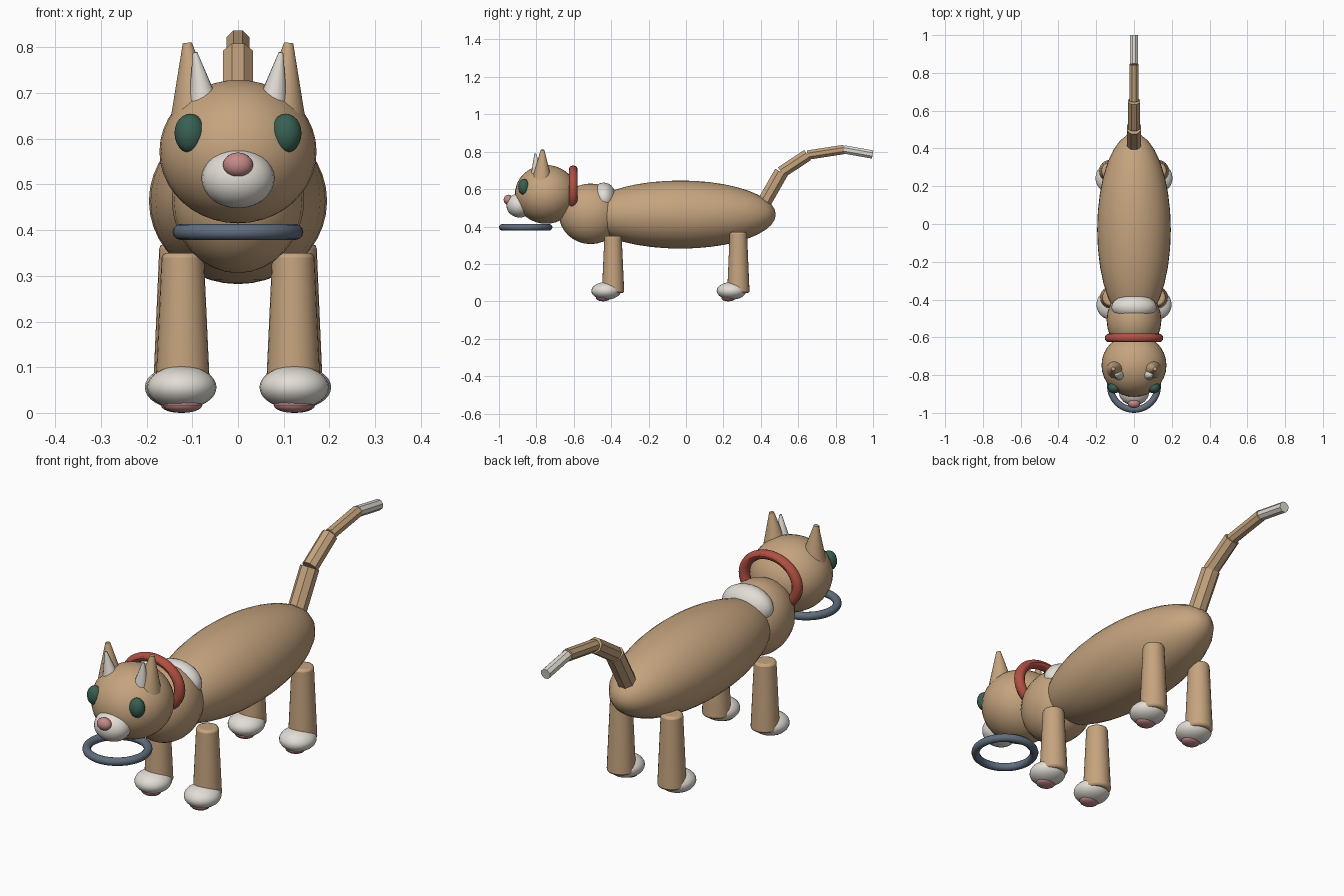
import bpy, math
from mathutils import Vector

if "Cube" in bpy.data.objects:
    bpy.data.objects.remove(bpy.data.objects["Cube"])


def material(name, rgb):
    m = bpy.data.materials.new(name)
    m.diffuse_color = (*rgb, 1)
    m.use_nodes = True
    m.node_tree.nodes["Principled BSDF"].inputs["Base Color"].default_value = m.diffuse_color
    return m


TAN = material("tan fur", (0.56, 0.37, 0.21))
WHITE = material("white fur", (0.76, 0.72, 0.66))
PINK = material("pink skin", (0.55, 0.25, 0.25))
GREEN = material("green eyes", (0.04, 0.115, 0.085))
RED = material("red collar", (0.44, 0.08, 0.055))
BLUE = material("blue grey ring", (0.12, 0.155, 0.21))


def finish(name, mat, smooth=True):
    ob = bpy.context.object
    ob.name = name
    ob.data.materials.append(mat)
    if smooth:
        bpy.ops.object.transform_apply(location=False, rotation=True, scale=True)
        bpy.ops.object.shade_smooth_by_angle(angle=math.radians(32))
    return ob


def ellipsoid(name, mat, centre, radii, segs=24, rings=16, rot=(0, 0, 0)):
    bpy.ops.mesh.primitive_uv_sphere_add(segments=segs, ring_count=rings, radius=1,
                                         location=centre, rotation=rot)
    bpy.context.object.scale = radii
    return finish(name, mat)


def taper(name, mat, start, end, r1, r2, sides=24, smooth=True, spin=0):
    """Tapered cylinder running from start to end."""
    a, b = Vector(start), Vector(end)
    bpy.ops.mesh.primitive_cone_add(vertices=sides, radius1=r1, radius2=r2,
                                    depth=(b - a).length, location=(a + b) / 2)
    ob = bpy.context.object
    ob.rotation_mode = 'QUATERNION'
    ob.rotation_quaternion = (b - a).to_track_quat('Z', 'Y')
    if spin:
        for v in ob.data.vertices:
            x, y = v.co.x, v.co.y
            v.co.x = x * math.cos(spin) - y * math.sin(spin)
            v.co.y = x * math.sin(spin) + y * math.cos(spin)
    return finish(name, mat, smooth)


def ring(name, mat, centre, outer, minor, rot=(0, 0, 0), scale=(1, 1, 1)):
    bpy.ops.mesh.primitive_torus_add(major_segments=40, minor_segments=12, location=centre,
                                     rotation=rot, major_radius=outer - minor, minor_radius=minor)
    bpy.context.object.scale = scale
    return finish(name, mat)


# Trunk
ellipsoid("body", TAN, (0, -0.03, 0.464), (0.195, 0.51, 0.182), 32, 20)
ellipsoid("chest", TAN, (0, -0.51, 0.468), (0.145, 0.17, 0.162))
ellipsoid("shoulder_patch", WHITE, (0, -0.44, 0.55), (0.12, 0.068, 0.085))

# Head and face
ellipsoid("head", TAN, (0, -0.748, 0.572), (0.172, 0.167, 0.157), 32, 20)
ellipsoid("muzzle", WHITE, (0, -0.89, 0.513), (0.08, 0.07, 0.065))
ellipsoid("nose", PINK, (0, -0.95, 0.543), (0.033, 0.025, 0.027), 16, 12)
for s, side in ((-1, "left"), (1, "right")):
    ellipsoid(f"{side}_eye", GREEN, (s * 0.105, -0.867, 0.612), (0.034, 0.03, 0.043), 16, 12)
    taper(f"{side}_ear", TAN, (s * 0.095, -0.77, 0.655), (s * 0.111, -0.767, 0.81), 0.052, 0.01)
    taper(f"{side}_inner_ear", WHITE, (s * 0.077, -0.797, 0.685), (s * 0.094, -0.806, 0.789),
          0.031, 0.005, 16)

# Collar and the loose ring under the chin
ring("collar", RED, (0, -0.603, 0.598), 0.155, 0.023, (math.pi / 2, 0, 0), (1, 0.83, 1))
ring("chin_ring", BLUE, (0, -0.857, 0.396), 0.143, 0.0175)

# Legs, paws and pads
for end, x, y, top in (("front", 0.121, -0.39, 0.35), ("back", 0.126, 0.28, 0.37)):
    for s, side in ((-1, "left"), (1, "right")):
        leg = taper(f"{end}_{side}_leg", TAN, (s * x, y, 0.045), (s * x, y, top), 0.06, 0.046)
        bevel = leg.modifiers.new("rounded rims", 'BEVEL')
        bevel.width, bevel.segments = 0.01, 2
        bevel.limit_method, bevel.angle_limit = 'ANGLE', math.radians(40)
        ellipsoid(f"{end}_{side}_paw", WHITE, (s * (x + 0.002), y - 0.037, 0.056),
                  (0.076, 0.079, 0.047))
        ellipsoid(f"{end}_{side}_pad", PINK, (s * x, y - 0.053, 0.017),
                  (0.043, 0.038, 0.017), 16, 10)

# Tail: faceted links getting thinner towards the white tip
path = [(0.41, 0.515), (0.51, 0.69), (0.65, 0.782), (0.845, 0.812), (0.998, 0.785)]
radii = [0.041, 0.035, 0.027, 0.024]
for i, r in enumerate(radii):
    (y1, z1), (y2, z2) = path[i], path[i + 1]
    tip = i == len(radii) - 1
    taper("tail_tip" if tip else f"tail_link_{i + 1}", WHITE if tip else TAN,
          (0, y1, z1), (0, y2, z2), r, r, 8, False, math.pi / 8)
